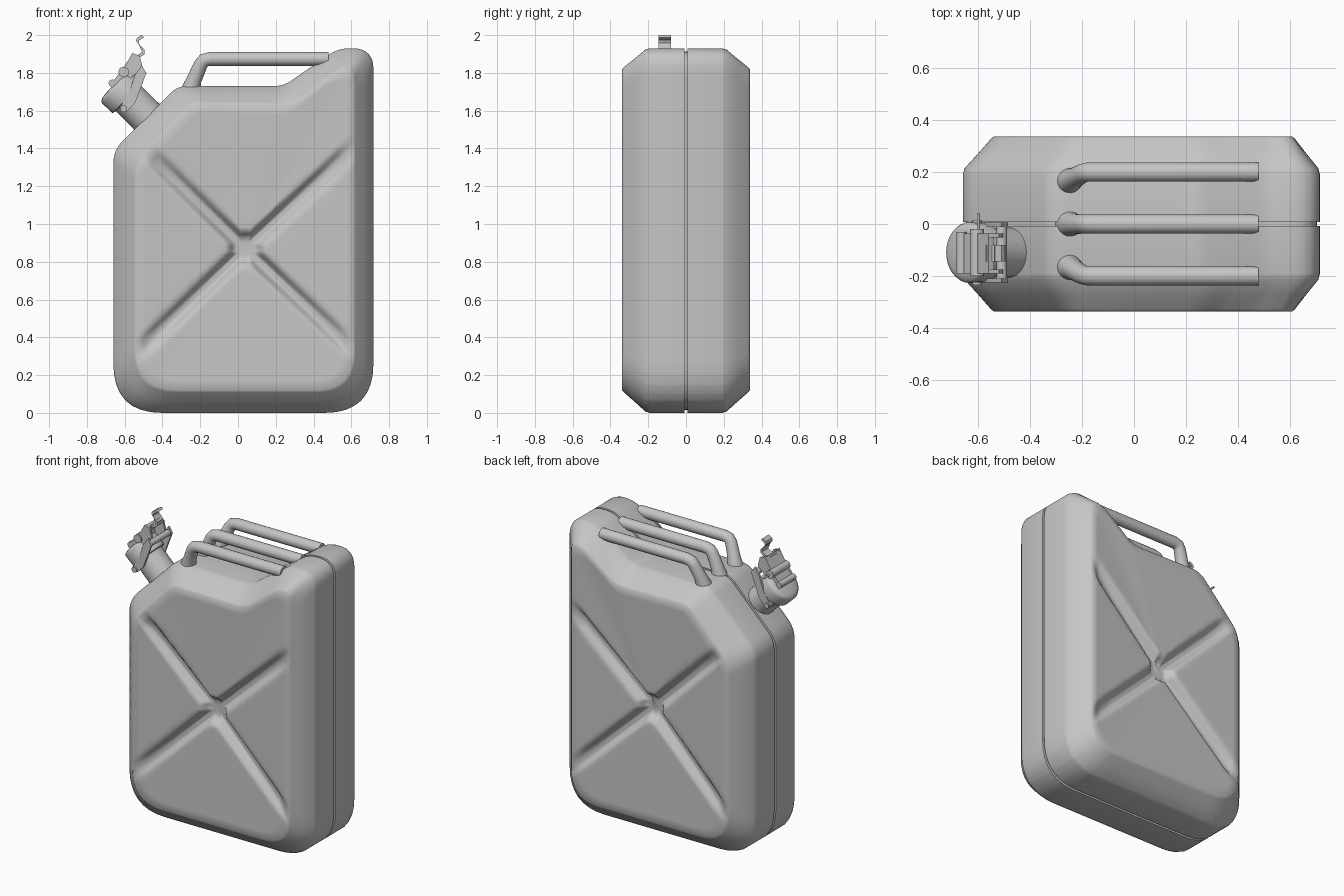
import bpy, bmesh, math
from mathutils import Vector

if "Cube" in bpy.data.objects:
    bpy.data.objects.remove(bpy.data.objects["Cube"])

paint = bpy.data.materials.new("grey_paint")
paint.diffuse_color = (0.56, 0.56, 0.56, 1)
paint.use_nodes = True
paint.node_tree.nodes["Principled BSDF"].inputs["Base Color"].default_value = paint.diffuse_color


def finish(name, bm, angle=50):
    bmesh.ops.recalc_face_normals(bm, faces=bm.faces)
    me = bpy.data.meshes.new(name)
    bm.to_mesh(me)
    bm.free()
    ob = bpy.data.objects.new(name, me)
    bpy.context.collection.objects.link(ob)
    me.materials.append(paint)
    bpy.ops.object.select_all(action='DESELECT')
    ob.select_set(True)
    bpy.context.view_layer.objects.active = ob
    bpy.ops.object.shade_smooth_by_angle(angle=math.radians(angle))
    return ob


def rounded(corners, steps=8):
    """Closed outline from (x, z, cut) corners, each cut replaced by a curve."""
    out = []
    n = len(corners)
    for i, (x, z, cut) in enumerate(corners):
        p = Vector((x, z))
        a = p + (Vector(corners[i - 1][:2]) - p).normalized() * cut
        b = p + (Vector(corners[(i + 1) % n][:2]) - p).normalized() * cut
        for s in range(steps + 1):
            t = s / steps
            out.append(a * (1 - t) ** 2 + p * 2 * t * (1 - t) + b * t * t)
    return out


def bridge(bm, a, b):
    n = len(a)
    for i in range(n):
        bm.faces.new((a[i], a[(i + 1) % n], b[(i + 1) % n], b[i]))


def tube(name, path, radii, sides=16):
    """Round bar along a path, with mitred bends and closed ends."""
    bm = bmesh.new()
    path = [Vector(p) for p in path]
    rings = []
    for i, p in enumerate(path):
        r = radii[min(i, len(radii) - 1)]
        d = (path[min(i + 1, len(path) - 1)] - path[max(i - 1, 0)]).normalized()
        u = d.cross(Vector((0, 1, 0)) if abs(d.y) < 0.9 else Vector((1, 0, 0))).normalized()
        v = d.cross(u)
        rings.append([bm.verts.new(p + (u * math.cos(k) + v * math.sin(k)) * r)
                      for k in (2 * math.pi * j / sides for j in range(sides))])
    for a, b in zip(rings, rings[1:]):
        bridge(bm, a, b)
    bm.faces.new(rings[0])
    bm.faces.new(rings[-1])
    return finish(name, bm)


def plate(name, pts, y0, y1):
    """Flat x-z polygon extruded along y."""
    bm = bmesh.new()
    a = [bm.verts.new((x, y0, z)) for x, z in pts]
    b = [bm.verts.new((x, y1, z)) for x, z in pts]
    bridge(bm, a, b)
    bm.faces.new(a)
    bm.faces.new(b)
    return finish(name, bm, 35)


# --- body: silhouette and smaller face rim, sampled by rays from the cross centre
C = Vector((0.04, 0.87))
outer = rounded([(-0.66, 0, 0.26), (-0.66, 1.39, 0.07), (-0.32, 1.73, 0.05), (0.24, 1.73, 0.05),
                 (0.53, 1.93, 0.06), (0.717, 1.93, 0.11), (0.717, 0, 0.26)])
rim = rounded([(-0.54, 0.12, 0.22), (-0.54, 1.32, 0.08), (-0.24, 1.64, 0.06), (0.29, 1.63, 0.06),
               (0.53, 1.82, 0.05), (0.61, 1.82, 0.05), (0.61, 0.12, 0.2)])
arms = [Vector(p) - C for p in ((-0.47, 1.37), (0.58, 1.37), (0.58, 0.36), (-0.49, 0.36))]
arm_angles = [math.atan2(a.y, a.x) for a in arms]


def hit(poly, ang):
    d = Vector((math.cos(ang), math.sin(ang)))
    best = 0
    for i, p in enumerate(poly):
        a, e = p - C, poly[(i + 1) % len(poly)] - p
        den = d.x * e.y - d.y * e.x
        if abs(den) < 1e-9:
            continue
        s = (a.x * d.y - a.y * d.x) / den
        if -1e-6 <= s <= 1 + 1e-6:
            best = max(best, (a.x * e.y - a.y * e.x) / den)
    return C + d * best


angles = [math.atan2(p.y - C.y, p.x - C.x) for p in outer + rim]
for a in arm_angles:
    angles += [a + s * math.radians(o) for s in (-1, 1)
               for o in (0, 1.2, 2.4, 3.6, 5, 6.5, 8.5, 11, 14, 18, 25, 33, 41)]
angles = sorted((a + math.pi) % (2 * math.pi) - math.pi for a in angles)
rays = [angles[0]]
for a in angles[1:]:
    if a - rays[-1] > 0.008:
        rays.append(a)
po = [hit(outer, a) for a in rays]
pr = [hit(rim, a) for a in rays]


def panel_y(p, t):
    """Nearly flat side with a pressed-in cross that fades out at the rim."""
    q = p - C
    d = min(abs(q.x * math.sin(a) - q.y * math.cos(a)) if q.dot(Vector((math.cos(a), math.sin(a)))) > 0
            else q.length for a in arm_angles)
    m = min(max(min(d - 0.012, q.length - 0.055) / 0.045, 0), 1)
    m = m * m * (3 - 2 * m)
    fade = min(1, (1 - t) / 0.15)
    return -0.338 + 0.022 * (1 - t) + (0.03 + 0.025 * (1 - t)) * fade * (1 - m)


bm = bmesh.new()
rings = []
for k, y, s in ((0, 0, .983), (0, -.007, .983), (0, -.008, 1), (0, -.19, 1), (.06, -.215, 1),
                (.5, -.273, 1), (.9, -.328, 1)):
    rings.append([bm.verts.new((q.x, y, q.y)) for q in
                  (C + (a.lerp(b, k) - C) * s for a, b in zip(po, pr))])
for t in (1, .93, .85, .68, .56, .45, .36, .3, .25, .21, .18, .15, .125, .1, .08, .05):
    pts = [C.lerp(p, t) for p in pr]
    rings.append([bm.verts.new((p.x, panel_y(p, t), p.y)) for p in pts])
for a, b in zip(rings, rings[1:]):
    bridge(bm, a, b)
bm.faces.new(rings[-1])
body = finish("can_body", bm, 75)
mirror = body.modifiers.new("other_half", 'MIRROR')
mirror.use_axis = (False, True, False)

# --- three carrying handles with flared feet
for name, y in (("front_handle", -0.2), ("middle_handle", 0), ("back_handle", 0.2)):
    tube(name, [(-0.255, y * 0.82, 1.69), (-0.245, y * 0.84, 1.725), (-0.232, y * 0.88, 1.765),
                (-0.197, y * 0.98, 1.845), (-0.18, y, 1.866), (-0.15, y, 1.874), (0.48, y, 1.874)],
         [0.052, 0.048, 0.04, 0.037, 0.037], 20)


# --- spout: neck and cap turned around a tilted axis
def lathe(name, profile, sides=32):
    base, ax = Vector((-0.485, -0.11, 1.57)), Vector((-1, 0, 1)).normalized()
    u, v = Vector((1, 0, 1)).normalized(), Vector((0, 1, 0))
    bm = bmesh.new()
    rs = [[bm.verts.new(base + ax * h + (u * math.cos(k) + v * math.sin(k)) * r)
           for k in (2 * math.pi * j / sides for j in range(sides))] for r, h in profile]
    for a, b in zip(rs, rs[1:]):
        bridge(bm, a, b)
    bm.faces.new(rs[0])
    bm.faces.new(rs[-1])
    return finish(name, bm, 40)


lathe("neck", [(0.098, -0.06), (0.095, 0.02), (0.095, 0.16)])
lathe("cap", [(0.1, 0.135), (0.115, 0.14), (0.117, 0.215), (0.11, 0.228), (0.09, 0.236), (0.04, 0.24)])

# --- latch: side arms, bent lever with thumb tab, hinge pins
for side, y in (("front", -0.225), ("back", -0.01)):
    plate(side + "_latch_arm", [(-0.63, 1.61), (-0.59, 1.595), (-0.545, 1.64), (-0.515, 1.72), (-0.485, 1.80),
                                (-0.51, 1.84), (-0.545, 1.79), (-0.575, 1.7)], y, y + 0.015)
    plate(side + "_lever_cheek", [(-0.68, 1.73), (-0.645, 1.71), (-0.56, 1.78), (-0.505, 1.83), (-0.52, 1.89),
                                  (-0.56, 1.905), (-0.59, 1.85)], y * 0.65 - 0.045, y * 0.65 - 0.03)
top = [(-0.675, 1.735), (-0.625, 1.80), (-0.585, 1.86), (-0.56, 1.90)]
plate("lever", top + [(x + 0.02, z - 0.012) for x, z in reversed(top)], -0.18, -0.05)
tab = [(-0.57, 1.89), (-0.53, 1.895), (-0.508, 1.91), (-0.508, 1.935), (-0.53, 1.955), (-0.54, 1.97),
       (-0.535, 1.985), (-0.51, 2.0)]
plate("thumb_tab", tab + [(x + 0.012, z - 0.012) for x, z in reversed(tab)], -0.145, -0.08)
for name, x, z, r, y0, y1 in (("lever_pin", -0.605, 1.805, 0.028, -0.2, -0.02),
                              ("clip_pin", -0.665, 1.745, 0.02, -0.19, -0.03),
                              ("hinge_pin", -0.605, 1.61, 0.018, -0.235, 0.015),
                              ("locking_pin", -0.6, 1.80, 0.006, -0.05, 0.04),
                              ("cross_bar", -0.51, 1.80, 0.02, -0.225, 0.005)):
    tube(name, [(x, y0, z), (x, y1, z)], [r], 14)
